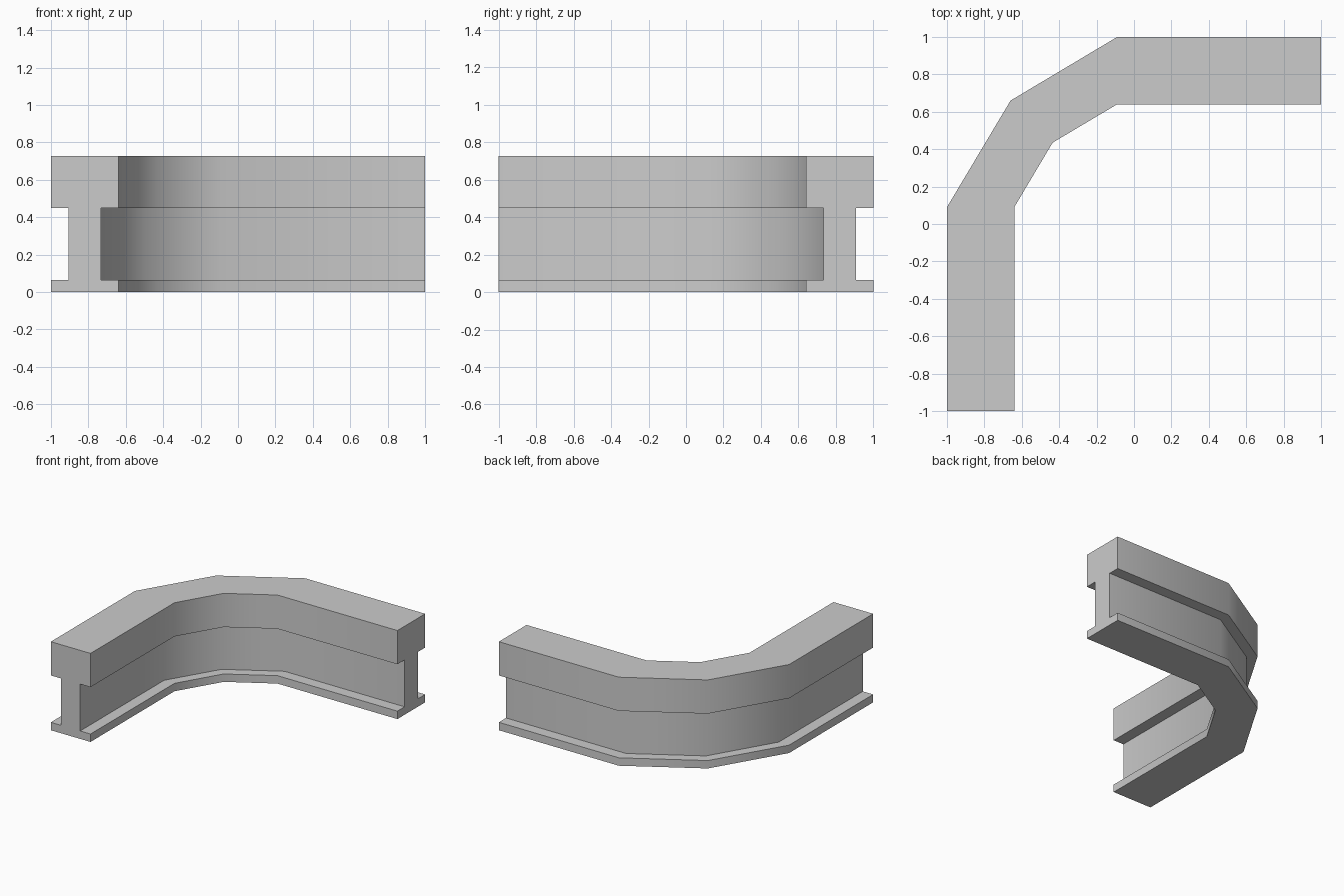
import bpy
import bmesh
import math
from mathutils import Vector

cube = bpy.data.objects.get("Cube")
if cube:
    bpy.data.objects.remove(cube, do_unlink=True)

grey = bpy.data.materials.new("plain grey")
grey.use_nodes = True
colour = (0.6, 0.6, 0.6, 1.0)
grey.diffuse_color = colour
grey.node_tree.nodes["Principled BSDF"].inputs["Base Color"].default_value = colour

# Outer and inner corners of the bend, from the front end to the side end
stations = [
    ((-1, -1), (-0.64, -1)),
    ((-1, 0.09), (-0.64, 0.09)),
    ((-0.66, 0.66), (-0.435, 0.435)),
    ((-0.09, 1), (-0.09, 0.64)),
    ((1, 1), (1, 0.64)),
]

# I-shaped section: fraction of the way from outer to inner edge, and height
half = [(0, 0), (0, 0.065), (0.26, 0.065), (0.26, 0.45), (0, 0.45), (0, 0.727)]
section = half + [(1 - t, z) for t, z in reversed(half)]

# Sweep the section along the bend
bm = bmesh.new()
rings = []
for outer, inner in stations:
    ring = []
    for t, z in section:
        p = Vector(outer).lerp(Vector(inner), t)
        ring.append(bm.verts.new((p.x, p.y, z)))
    rings.append(ring)

n = len(section)
for a, b in zip(rings, rings[1:]):
    for i in range(n):
        j = (i + 1) % n
        bm.faces.new((a[i], a[j], b[j], b[i]))

# Close both ends
bm.faces.new(rings[0])
bm.faces.new(rings[-1])
bmesh.ops.recalc_face_normals(bm, faces=bm.faces)

mesh = bpy.data.meshes.new("curved_beam")
bm.to_mesh(mesh)
bm.free()
mesh.materials.append(grey)
beam = bpy.data.objects.new("curved_beam", mesh)
bpy.context.collection.objects.link(beam)

# Smooth around the bend, sharp along the flanges
bpy.ops.object.select_all(action='DESELECT')
beam.select_set(True)
bpy.context.view_layer.objects.active = beam
bpy.ops.object.shade_smooth_by_angle(angle=math.radians(40))
